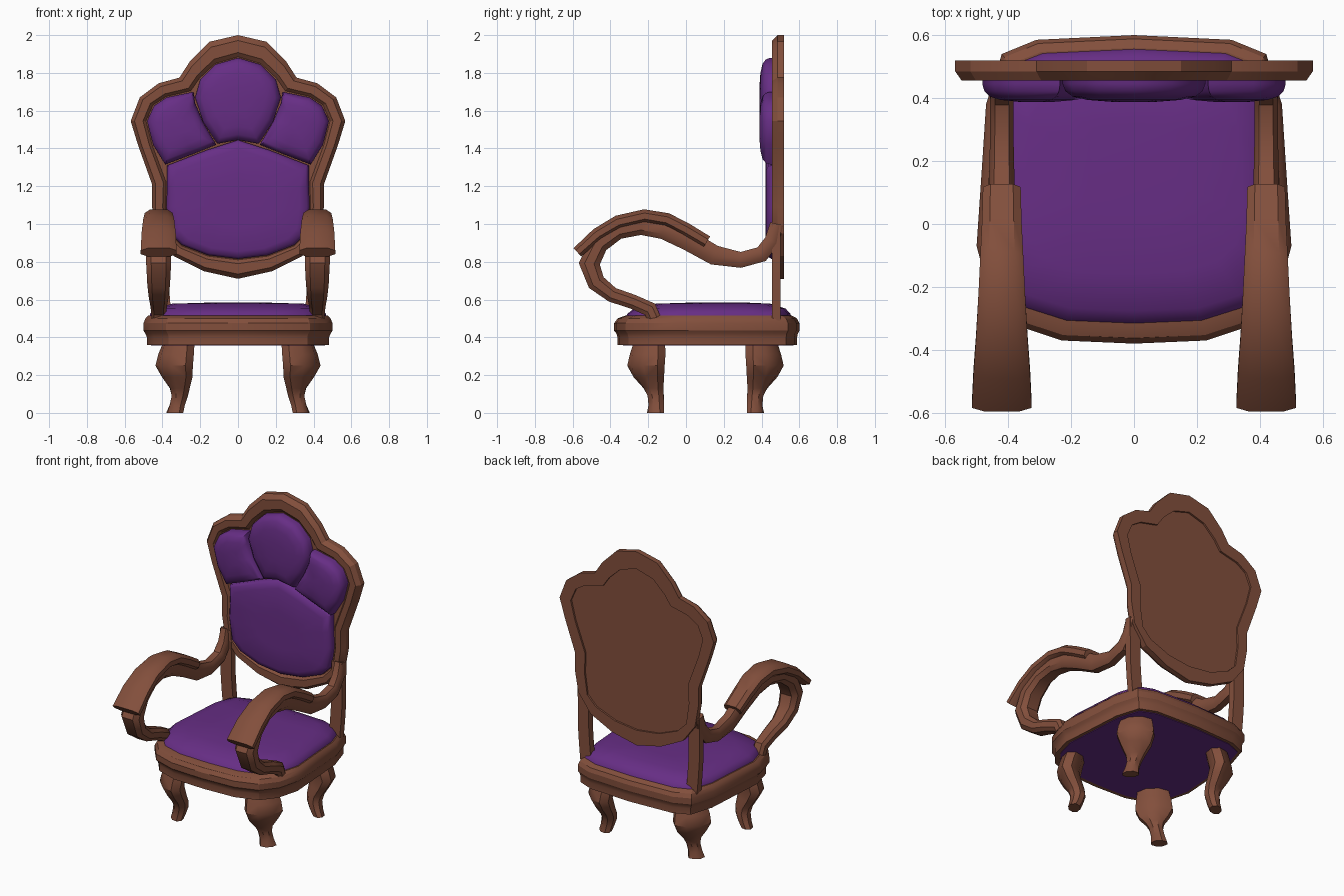
import bpy, bmesh, math
from mathutils import Vector

if "Cube" in bpy.data.objects:
    bpy.data.objects.remove(bpy.data.objects["Cube"])


def material(name, rgb):
    m = bpy.data.materials.new(name)
    m.diffuse_color = (*rgb, 1)
    m.use_nodes = True
    m.node_tree.nodes["Principled BSDF"].inputs["Base Color"].default_value = m.diffuse_color
    return m


WOOD = material("brown wood", (0.225, 0.078, 0.045))
CLOTH = material("purple cloth", (0.135, 0.027, 0.235))


def loft(name, rings, mat, closed=False, angle=35):
    """Skin a list of equal-length point rings; cap the ends unless closed."""
    bm = bmesh.new()
    vs = [[bm.verts.new(p) for p in r] for r in rings]
    n = len(vs[0])
    pairs = list(zip(vs, vs[1:])) + ([(vs[-1], vs[0])] if closed else [])
    for a, b in pairs:
        for i in range(n):
            j = (i + 1) % n
            bm.faces.new((a[i], a[j], b[j], b[i]))
    if not closed:
        bm.faces.new(vs[0])
        bm.faces.new(vs[-1])
    bmesh.ops.recalc_face_normals(bm, faces=bm.faces)
    me = bpy.data.meshes.new(name)
    bm.to_mesh(me)
    bm.free()
    me.materials.append(mat)
    ob = bpy.data.objects.new(name, me)
    bpy.context.collection.objects.link(ob)
    bpy.ops.object.select_all(action='DESELECT')
    ob.select_set(True)
    bpy.context.view_layer.objects.active = ob
    bpy.ops.object.shade_smooth_by_angle(angle=math.radians(angle))
    return ob


def mirrored(half):
    """Close a half outline whose ends lie on x = 0."""
    return half + [(-x, v) for x, v in reversed(half[1:-1])]


def sweep(name, path, cx, mat):
    """Chamfered section along a y-z path of (y, z, half width, half thickness)."""
    rings = []
    for i, (y, z, w, t) in enumerate(path):
        a, b = path[max(i - 1, 0)], path[min(i + 1, len(path) - 1)]
        d = Vector((0, b[0] - a[0], b[1] - a[1])).normalized()
        nrm = Vector((0, -d.z, d.y))
        sec = [(1, .45), (.6, 1), (-.6, 1), (-1, .45), (-1, -.45), (-.6, -1), (.6, -1), (1, -.45)]
        rings.append([Vector((cx + u * w, y, z)) + nrm * v * t for u, v in sec])
    return loft(name, rings, mat)


# Seat rail, cushion and underside
seat = mirrored([(0, -.38), (.23, -.37), (.38, -.32), (.46, -.22), (.5, -.07),
                 (.485, .15), (.47, .38), (.42, .54), (.31, .585), (0, .6)])


def seat_rings(profile):
    return [[(x * sx, .2 + (y - .2) * sy, z) for x, y in seat] for sx, sy, z in profile]


loft("seat_rail", seat_rings([(.965, .97, .36), (.965, .97, .4), (.98, .98, .42), (1, 1, .435),
                              (1, 1, .475), (.98, .97, .5), (.95, .9, .515)]), WOOD, angle=25)
loft("seat_cushion", seat_rings([(.94, .9, .5), (.93, .88, .525), (.88, .82, .552),
                                 (.7, .62, .578), (.3, .3, .584)]), CLOTH)
loft("seat_underside", seat_rings([(.92, .92, .356), (.92, .92, .364)]), CLOTH)

# Back frame ring and rear panel
outer = mirrored([(0, 2), (.15, 1.965), (.255, 1.86), (.31, 1.775), (.42, 1.745), (.52, 1.67),
                  (.568, 1.545), (.53, 1.42), (.455, 1.21), (.455, 1.09), (.43, .95),
                  (.34, .83), (.18, .75), (0, .71)])
inner = mirrored([(0, 1.885), (.12, 1.85), (.205, 1.77), (.25, 1.705), (.38, 1.675), (.45, 1.63),
                  (.487, 1.545), (.455, 1.42), (.38, 1.22), (.385, 1.09), (.365, .95),
                  (.30, .885), (.16, .83), (0, .81)])
section = [(0, .52), (0, .485), (.25, .456), (.8, .456), (1, .475), (1, .52)]
loft("back_frame", [[(a[0] + (b[0] - a[0]) * t, y, a[1] + (b[1] - a[1]) * t)
                     for a, b in zip(outer, inner)] for t, y in section], WOOD, closed=True, angle=25)
loft("back_panel", [[(x, y, z) for x, z in inner] for y in (.475, .508)], WOOD)


# Back cushions, domed toward the front
def dome(name, outline, profile):
    cx = sum(p[0] for p in outline) / len(outline)
    cz = sum(p[1] for p in outline) / len(outline)
    loft(name, [[(cx + (x - cx) * s, y, cz + (z - cz) * s) for x, z in outline]
                for s, y in profile], CLOTH, angle=50)


PUFF = [(1, .48), (1, .445), (.96, .422), (.86, .405), (.65, .394), (.3, .388)]
dome("lower_back_cushion",
     mirrored([(0, 1.445), (.17, 1.39), (.375, 1.31), (.375, 1.2), (.38, 1.09), (.36, .95),
               (.3, .89), (.16, .835), (0, .815)]),
     [(1, .48), (1, .452), (.96, .434), (.86, .424), (.4, .42)])
dome("centre_back_tuft",
     mirrored([(0, 1.88), (.12, 1.845), (.2, 1.765), (.227, 1.67), (.185, 1.54),
               (.11, 1.425), (0, 1.445)]), PUFF)
tuft = [(.235, 1.70), (.38, 1.67), (.445, 1.625), (.482, 1.545), (.45, 1.42), (.385, 1.315),
        (.24, 1.37), (.115, 1.42), (.185, 1.54), (.227, 1.64)]

# Arm paths: y, z, half width, half thickness
arm = [(.48, 1.0, .03, .035), (.455, .91, .034, .04), (.40, .84, .037, .042), (.29, .81, .037, .042),
       (.15, .835, .04, .052), (.01, .915, .045, .055), (-.12, .97, .05, .05), (-.24, .99, .055, .048),
       (-.36, .965, .06, .046), (-.46, .895, .066, .05), (-.512, .79, .066, .056),
       (-.475, .69, .06, .048), (-.39, .625, .052, .04), (-.28, .588, .045, .038),
       (-.19, .548, .04, .04), (-.165, .49, .037, .036)]
pad = [(.11, .905, .06, .034), (.0, .97, .063, .036), (-.1, 1.022, .068, .036),
       (-.22, 1.042, .074, .036), (-.36, 1.01, .082, .036), (-.47, .945, .09, .034),
       (-.575, .85, .095, .03)]

# Leg stations: z, centre x, centre y, half breadth, half depth
stations = [(.365, .315, -.195, .095, .065), (.31, .328, -.203, .108, .068), (.25, .338, -.212, .115, .068),
            (.19, .322, -.197, .092, .06), (.13, .308, -.172, .055, .05), (.09, .308, -.16, .042, .045),
            (.04, .322, -.158, .042, .04), (0, .335, -.162, .05, .036)]


def leg(name, s, front):
    rings = []
    for z, x, y, b, d in stations:
        ring = []
        for k in range(8):
            a = math.tau * (k + .5) / 8
            u, v = 1.06 * b * math.cos(a), 1.06 * d * math.sin(a)
            px, py = x + (u + v) * .707, y + (u - v) * .707
            ring.append((s * px, py if front else .206 - py, z))
        rings.append(ring)
    loft(name, rings, WOOD, angle=40)


for s, side in ((-1, "left"), (1, "right")):
    dome(side + "_back_tuft", [(s * x, z) for x, z in tuft], PUFF)
    sweep(side + "_arm_scroll", arm, s * .42, WOOD)
    sweep(side + "_armrest", pad, s * .42, WOOD)
    leg(side + "_front_leg", s, True)
    leg(side + "_back_leg", s, False)
    # Rear post joining seat and back
    loft(side + "_back_post", [[(s * (cx + u * .04), .477 + v * .022, z)
                                for u, v in ((-1, -1), (1, -1), (1, 1), (-1, 1))]
                               for cx, z in ((.39, .49), (.4, .6), (.408, .72), (.408, .84), (.41, 1.0))], WOOD)
